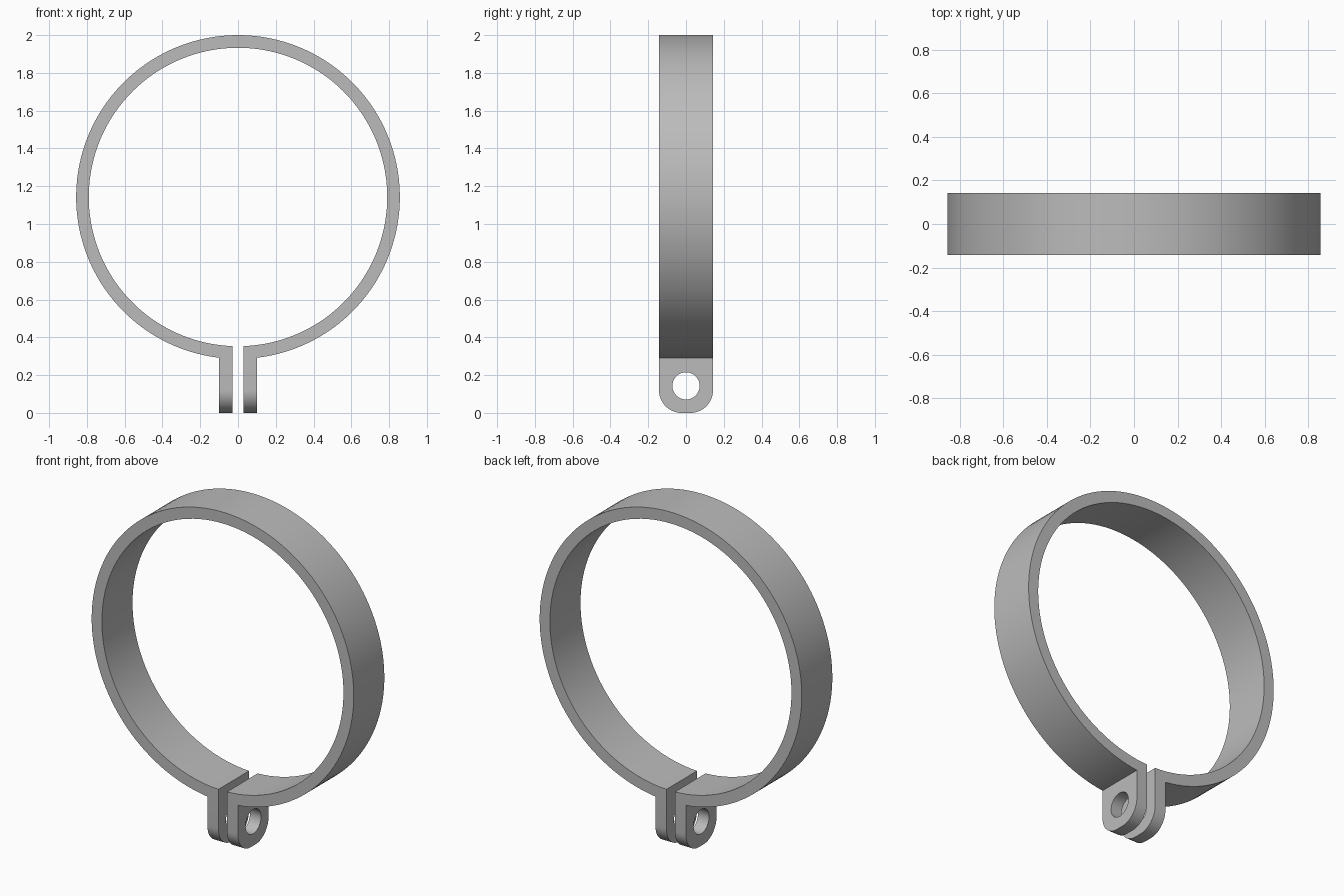
import bpy, bmesh, math

old = bpy.data.objects.get("Cube")
if old:
    bpy.data.objects.remove(old, do_unlink=True)

R_OUT, R_IN, CENTRE_Z = 0.857, 0.79, 1.143
HALF_DEPTH = 0.143
GAP, TAB_OUT = 0.028, 0.1
STEPS = 128

grey = bpy.data.materials.new("plain grey")
grey.use_nodes = True
colour = (0.5, 0.5, 0.5, 1)
grey.diffuse_color = colour
grey.node_tree.nodes["Principled BSDF"].inputs["Base Color"].default_value = colour


def arc(radius, end_x):
    """Open arc from the right of the gap, over the top, to its left."""
    start = math.asin(end_x / radius)
    sweep = 2 * (math.pi - start)
    angles = [start + sweep * i / STEPS for i in range(STEPS + 1)]
    return [(radius * math.sin(a), CENTRE_Z - radius * math.cos(a)) for a in angles]


def with_tabs(points, x):
    return [(x, 0)] + points + [(-x, 0)]


# Band and tabs: one strip of quads, extruded through the depth
outer = with_tabs(arc(R_OUT, TAB_OUT), TAB_OUT)
inner = with_tabs(arc(R_IN, GAP), GAP)
bm = bmesh.new()
rows = [[bm.verts.new((x, -HALF_DEPTH, z)) for x, z in line] for line in (outer, inner)]
for i in range(len(outer) - 1):
    bm.faces.new((rows[0][i], rows[0][i + 1], rows[1][i + 1], rows[1][i]))
extruded = bmesh.ops.extrude_face_region(bm, geom=bm.faces[:])
moved = [g for g in extruded["geom"] if isinstance(g, bmesh.types.BMVert)]
bmesh.ops.translate(bm, verts=moved, vec=(0, 2 * HALF_DEPTH, 0))

# Rounded lower corners of the tabs
corners = [e for e in bm.edges
           if all(v.co.z < 0.001 for v in e.verts)
           and abs(e.verts[0].co.y - e.verts[1].co.y) < 0.001]
bmesh.ops.bevel(bm, geom=corners, offset=0.12, offset_type='OFFSET',
                segments=14, profile=0.5, affect='EDGES')
bmesh.ops.recalc_face_normals(bm, faces=bm.faces[:])
mesh = bpy.data.meshes.new("clamp_ring")
bm.to_mesh(mesh)
bm.free()
mesh.materials.append(grey)
ring = bpy.data.objects.new("clamp_ring", mesh)
bpy.context.collection.objects.link(ring)

# Bolt hole through both tabs
bpy.ops.mesh.primitive_cylinder_add(vertices=48, radius=0.072, depth=0.5,
                                    location=(0, 0, 0.143),
                                    rotation=(0, math.pi / 2, 0))
cutter = bpy.context.object
cutter.name = "bolt_hole_cutter"
cutter.hide_render = True
cutter.data.materials.append(grey)
cut = ring.modifiers.new("bolt_hole", 'BOOLEAN')
cut.operation = 'DIFFERENCE'
cut.solver = 'EXACT'
cut.object = cutter

bpy.ops.object.select_all(action='DESELECT')
ring.select_set(True)
bpy.context.view_layer.objects.active = ring
bpy.ops.object.modifier_apply(modifier=cut.name)
bpy.data.objects.remove(cutter, do_unlink=True)
bpy.ops.object.shade_smooth_by_angle(angle=math.radians(30))
